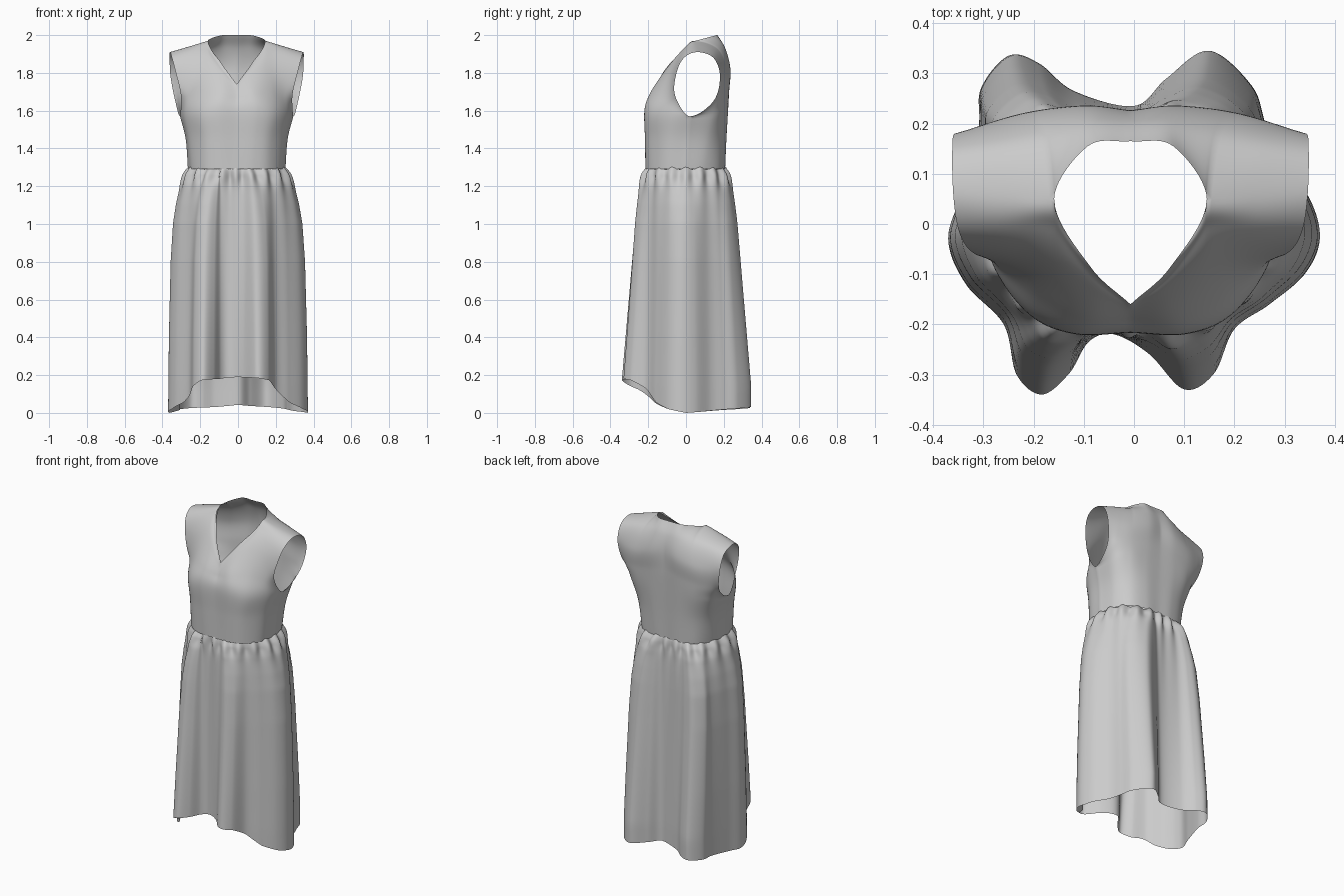
import bpy, bmesh, math
from mathutils import Vector as V

if "Cube" in bpy.data.objects:
    bpy.data.objects.remove(bpy.data.objects["Cube"])


def cr(a, b, c, d, t):
    """Catmull-Rom point between b and c."""
    return 0.5 * (2 * b + (c - a) * t + (2 * a - 5 * b + 4 * c - d) * t ** 2
                  + (3 * b - a - 3 * c + d) * t ** 3)


def curve(pts, x):
    """Piecewise-linear lookup in (key, value) pairs."""
    for (a, p), (b, q) in zip(pts, pts[1:]):
        if x <= b:
            return p + (q - p) * max(0, x - a) / (b - a)
    return pts[-1][1]


def add_grid(bm, rows, closed=False):
    vs = [[bm.verts.new(p) for p in r] for r in rows]
    n = len(vs[0])
    for r, q in zip(vs, vs[1:]):
        for i in range(n if closed else n - 1):
            j = (i + 1) % n
            bm.faces.new((r[i], r[j], q[j], q[i]))


def finish(bm, name):
    bmesh.ops.remove_doubles(bm, verts=bm.verts, dist=0.0004)
    bmesh.ops.recalc_face_normals(bm, faces=bm.faces)
    for f in bm.faces:
        f.smooth = True
    me = bpy.data.meshes.new(name)
    bm.to_mesh(me)
    bm.free()
    ob = bpy.data.objects.new(name, me)
    bpy.context.collection.objects.link(ob)
    return ob


# Bodice control rows, waist to shoulder; columns run centre, neck, neck point, shoulder, side
shoulder = [(.152, .05, 1.97), (.25, .055, 1.94), (.353, .06, 1.91)]
front = [
    [(0, -.215, 1.29), (.09, -.212, 1.29), (.17, -.185, 1.29), (.235, -.11, 1.29), (.258, 0, 1.29)],
    [(0, -.215, 1.45), (.1, -.215, 1.45), (.18, -.185, 1.45), (.25, -.1, 1.45), (.27, .01, 1.45)],
    [(0, -.215, 1.6), (.11, -.218, 1.6), (.2, -.18, 1.59), (.27, -.09, 1.58), (.3, .02, 1.57)],
    [(0, -.19, 1.67), (.09, -.19, 1.69), (.18, -.145, 1.7), (.255, -.09, 1.68), (.295, -.058, 1.68)],
    [(0, -.17, 1.715), (.07, -.135, 1.78), (.155, -.075, 1.85), (.25, -.06, 1.82), (.322, -.05, 1.8)],
    [(0, -.165, 1.728), (.075, -.105, 1.82), (.152, -.01, 1.93), (.25, -.01, 1.91), (.343, -.01, 1.88)],
    [(0, -.16, 1.74), (.08, -.085, 1.85)] + shoulder]
back = [
    [(0, .205, 1.29), (.09, .205, 1.29), (.18, .175, 1.29), (.235, .1, 1.29), (.258, 0, 1.29)],
    [(0, .212, 1.45), (.1, .212, 1.45), (.19, .185, 1.45), (.25, .12, 1.45), (.27, .01, 1.45)],
    [(0, .22, 1.6), (.11, .222, 1.6), (.21, .205, 1.59), (.28, .15, 1.58), (.3, .02, 1.57)],
    [(0, .225, 1.72), (.1, .228, 1.7), (.21, .215, 1.68), (.29, .185, 1.67), (.325, .145, 1.65)],
    [(0, .225, 1.84), (.09, .235, 1.82), (.2, .22, 1.8), (.28, .2, 1.79), (.35, .18, 1.78)],
    [(0, .205, 1.93), (.08, .205, 1.93), (.17, .17, 1.925), (.265, .155, 1.905), (.355, .145, 1.88)],
    [(0, .165, 2.0), (.085, .155, 1.998)] + shoulder]


def column_point(net, other, c, k, t):
    p = [V(r[c]) for r in net]
    b, d = p[k], p[k + 1]
    a = p[k - 1] if k else 2 * b - d
    if k < 5:
        e = p[k + 2]
    else:
        e = V(other[5][c]) if c >= 2 else 2 * d - b
    if c == 4 and k == 1:      # side seam ends at the underarm
        e = 2 * d - b
    if c == 4 and k == 2:      # rounded underarm
        a = V((2 * b.x - d.x, 2 * b.y - d.y, d.z))
    return cr(a, b, d, e, t)


def panel_row(net, other, k, t, n=10):
    q = [column_point(net, other, c, k, t) for c in range(5)]
    w = ((k + t) / 6) ** 4     # the neck point becomes a corner near the top
    neck_turn = V((q[1].x, 2 * q[2].y - q[1].y, 2 * q[2].z - q[1].z))
    out = []
    for s in range(4):
        a = q[s - 1] if s else 2 * q[0] - q[1]
        d = q[s + 2] if s < 3 else 2 * q[4] - q[3]
        if s == 1:
            d = d.lerp(neck_turn, w)
        if s == 2:
            a = a.lerp(2 * q[2] - q[3], w)
        out += [cr(a, q[s], q[s + 1], d, i / n) for i in range(n)]
    return out + [q[4]]


bm = bmesh.new()
for net, other in ((front, back), (back, front)):
    steps = [(k, i / 8) for k in range(6) for i in range(8)] + [(5, 1)]
    half = [panel_row(net, other, k, t) for k, t in steps]
    for sx in (1, -1):
        add_grid(bm, [[(p.x * sx - .007, p.y, p.z) for p in r] for r in half])
finish(bm, "bodice")

# Skirt: hem outline with six deep folds
hem = [V(p) for p in [
    (.37, -.03), (.35, .05), (.29, .13), (.262, .2), (.235, .275), (.15, .345), (.065, .29), (0, .235),
    (-.12, .265), (-.19, .32), (-.25, .335), (-.305, .27), (-.31, .19), (-.34, .07), (-.37, -.03),
    (-.335, -.12), (-.26, -.2), (-.235, -.3), (-.185, -.342), (-.13, -.3), (-.09, -.235), (-.04, -.22),
    (.03, -.26), (.1, -.332), (.16, -.3), (.2, -.21), (.27, -.16), (.34, -.1)]]
hem_z = [(0, .19), (17, .185), (30, .172), (44, .125), (60, .055), (75, .02), (90, 0), (180, .043)]
grow_x = [(0, 0), (.03, .17), (.09, .38), (.19, .6), (.29, .75), (.49, .87), (.89, .96), (1.29, 1)]
grow_y = [(0, 0), (.03, .14), (.09, .28), (.19, .39), (.29, .48), (.69, .72), (1.15, 1), (1.29, 1)]
WAIST, GATHERS, SUB, ROWS = 1.295, 20, 14, 60

n = len(hem)
outline = [cr(hem[i - 1], hem[i], hem[(i + 1) % n], hem[(i + 2) % n], j / SUB)
           for i in range(n) for j in range(SUB)]
rows = []
for r in range(ROWS + 1):
    v = (r / ROWS) ** 1.7      # denser rows at the gathers
    row = []
    for h in outline:
        a = math.atan2(h.y, h.x)
        c, s = math.cos(a), math.sin(a)
        rad = (abs(c / .258) ** 2.4 + abs(s / .212) ** 2.4) ** (-1 / 2.4)
        bottom = curve(hem_z, math.degrees(abs(math.atan2(h.x, -h.y))))
        d = v * (WAIST - bottom)
        wave = math.cos(GATHERS * a + .6 * math.sin(3 * a))
        puff = .009 * math.exp(-((d - .045) / .05) ** 2) + .006 * math.exp(-d / .3) * min(1, d / .05)
        rad += wave * puff - .004 * math.exp(-d / .01)
        fx, fy = curve(grow_x, d), curve(grow_y, d)
        x = (rad * c - .007) * (1 - fx) + h.x * fx
        y = rad * s * (1 - fy) + h.y * fy
        row.append((x, y, WAIST - d + .006 * wave * math.exp(-d / .03)))
    rows.append(row)
bm = bmesh.new()
add_grid(bm, rows, closed=True)
finish(bm, "skirt")
